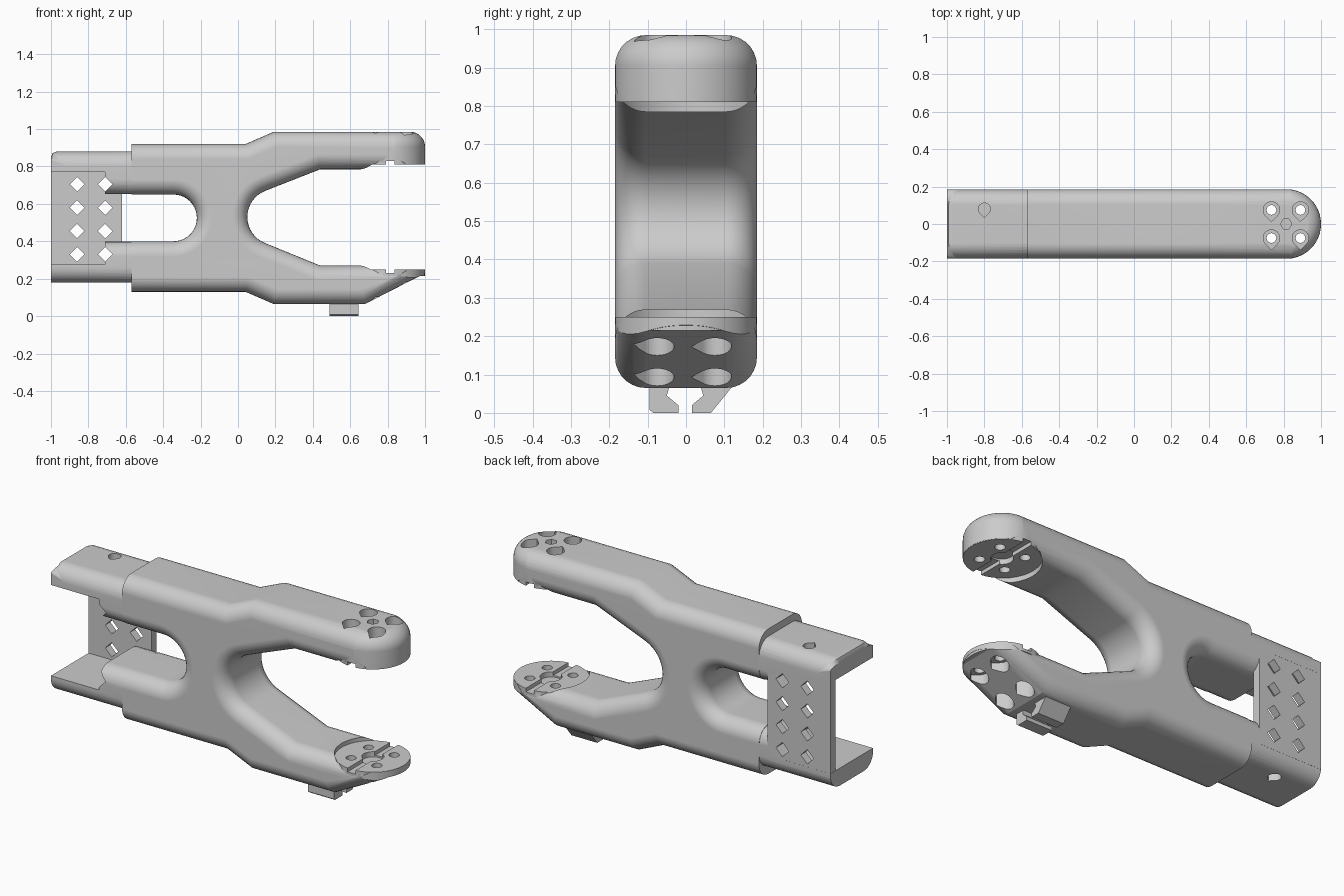
import bpy
import bmesh
import math
from mathutils import Vector

cube = bpy.data.objects.get("Cube")
if cube:
    bpy.data.objects.remove(cube, do_unlink=True)

grey = bpy.data.materials.new("light_grey_plastic")
grey.use_nodes = True
COLOUR = (0.6, 0.6, 0.6, 1)
grey.diffuse_color = COLOUR
grey.node_tree.nodes["Principled BSDF"].inputs["Base Color"].default_value = COLOUR

PLACE = {"x": lambda u, v, w: (w, u, v),
         "y": lambda u, v, w: (u, w, v),
         "z": lambda u, v, w: (u, v, w)}


def inset(poly, d):
    """Move every side of a counter-clockwise outline inward by d."""
    out = []
    for i, p in enumerate(poly):
        a = (p - poly[i - 1]).normalized()
        b = (poly[(i + 1) % len(poly)] - p).normalized()
        n1, n2 = Vector((-a.y, a.x)), Vector((-b.y, b.x))
        out.append(p + (n1 + n2) * d / (1 + n1.dot(n2)))
    return out


def prism(name, outline, axis, lo, hi, r=0.0, flat_end=None, steps=7):
    """Extrude an outline along an axis, rounding both rims by r."""
    poly = [Vector(p) for p in outline]
    area = sum(poly[i - 1].cross(p) for i, p in enumerate(poly))
    if area < 0:
        poly.reverse()
    levels = [(lo, 0), (hi, 0)]
    if r:
        arc = [math.pi / 2 * i / steps for i in range(steps + 1)]
        top = [(hi - r + r * math.sin(t), r * (1 - math.cos(t))) for t in arc]
        levels = [(lo + hi - w, d) for w, d in reversed(top)] + top
    bm = bmesh.new()
    rings = []
    for w, d in levels:
        pts = inset(poly, d)
        if flat_end is not None:
            for p, q in zip(poly, pts):
                if p.x < flat_end + 0.001:
                    q.x = flat_end
        rings.append([bm.verts.new(PLACE[axis](p.x, p.y, w)) for p in pts])
    n = len(poly)
    for a, b in zip(rings, rings[1:]):
        for i in range(n):
            bm.faces.new((a[i - 1], a[i], b[i], b[i - 1]))
    bm.faces.new(rings[0])
    bm.faces.new(rings[-1])
    bmesh.ops.recalc_face_normals(bm, faces=bm.faces)
    mesh = bpy.data.meshes.new(name)
    bm.to_mesh(mesh)
    bm.free()
    mesh.materials.append(grey)
    ob = bpy.data.objects.new(name, mesh)
    bpy.context.collection.objects.link(ob)
    return ob


def combine(target, other, operation):
    mod = target.modifiers.new("combine", "BOOLEAN")
    mod.operation, mod.solver, mod.object = operation, "EXACT", other
    deps = bpy.context.evaluated_depsgraph_get()
    mesh = bpy.data.meshes.new_from_object(target.evaluated_get(deps))
    target.modifiers.clear()
    target.data = mesh
    bpy.data.objects.remove(other, do_unlink=True)


def arc(cx, cy, r, start, end, n):
    angles = [math.radians(start + (end - start) * i / n) for i in range(n + 1)]
    return [(cx + r * math.cos(a), cy + r * math.sin(a)) for a in angles]


def circle(cx, cy, r, n=32):
    return arc(cx, cy, r, 0, 360, n)[:-1]


def teardrop(cx, cy, r):
    return arc(cx, cy, r, -45, 225, 18) + [(cx, cy - r * 1.4)]


def rect(a, b, c, d):
    return [(a, c), (b, c), (b, d), (a, d)]


HALF, ROUND, TIP = 0.185, 0.08, 0.814

# Main body: two arms joined by a neck, with a slot behind and a jaw in front
profile = ([(-0.57, 0.92), (0.04, 0.92), (0.19, 0.985), (1.3, 0.985), (1.3, 0.785), (0.44, 0.785)]
           + arc(0.2, 0.53, 0.15, 112, 248, 16)
           + [(0.44, 0.27), (1.08, 0.27), (0.68, 0.065), (0.19, 0.065), (0.04, 0.13), (-0.57, 0.13)]
           + arc(-0.345, 0.525, 0.125, -90, 90, 20))
i = len(profile) - 21
profile[i:i] = [(-0.57, 0.40)]
profile.append((-0.57, 0.65))
body = prism("gripper_body", profile, "y", -HALF, HALF, ROUND, flat_end=-0.57)

# Round the fingertips in plan and over the top
plan = arc(TIP, 0, HALF + 0.001, -90, 90, 36) + [(-2, HALF + 0.001), (-2, -HALF - 0.001)]
combine(body, prism("tip_rounder", plan, "z", -1, 0.986, ROUND), "INTERSECT")

# Round pads recessed into the jaw faces
combine(body, prism("pad_recess", circle(TIP, 0, 0.19, 48), "z", 0.248, 0.812), "DIFFERENCE")
for lo, hi in ((0.81, 0.9), (0.215, 0.25)):
    combine(body, prism("pad", circle(TIP, 0, HALF, 72), "z", lo, hi), "UNION")

# Tail channel: rails with a hollow front and a rear plate
for lo, hi, corner in ((0.652, 0.88, 0.03), (0.18, 0.398, 0)):
    rail_shape = rect(-1, -0.45, lo, hi)
    if corner:
        rail_shape[3:] = [(-1 + corner, hi), (-1 + corner * 0.3, hi - corner * 0.3), (-1, hi - corner)]
    rail = prism("rail", rail_shape, "y", -HALF + 0.001, HALF - 0.001, ROUND, flat_end=-1)
    combine(rail, prism("hollow", rect(-1.1, -0.71, 0.275, 0.77), "y", -0.3, 0.3), "DIFFERENCE")
    combine(body, rail, "UNION")
combine(body, prism("rear_plate", rect(-0.999, -0.62, 0.25, 0.80), "y", 0.14, HALF - 0.0015), "UNION")

# Diamond holes through the plate
for x in (-0.86, -0.71):
    for z in (0.33, 0.455, 0.58, 0.705):
        combine(body, prism("diamond", circle(x, z, 0.039, 4), "y", -0.4, 0.4), "DIFFERENCE")

# Blind screw holes in the tail
for lo, hi in ((0.82, 1), (0.1, 0.23)):
    combine(body, prism("tail_hole", teardrop(-0.8, 0.08, 0.032), "z", lo, hi), "DIFFERENCE")

# Fingertip bolt holes with teardrop counterbores
for x in (0.735, 0.89):
    for y in (-0.075, 0.075):
        for lo, hi in ((0.88, 1.1), (-0.1, 0.205)):
            combine(body, prism("counterbore", teardrop(x, y, 0.044), "z", lo, hi), "DIFFERENCE")
        combine(body, prism("bolt_hole", circle(x, y, 0.026, 20), "z", -0.1, 1.1), "DIFFERENCE")

# Centre hole and cross groove in both pads
combine(body, prism("centre_hole", circle(TIP, 0, 0.03, 6), "z", 0.87, 1.1), "DIFFERENCE")
combine(body, prism("groove", rect(TIP - 0.024, TIP + 0.024, -0.3, 0.3), "z", 0.23, 0.83), "DIFFERENCE")
combine(body, prism("centre_well", circle(TIP, 0, 0.055), "z", 0.222, 0.838), "DIFFERENCE")

# Cable clip hooks under the lower finger
right_hook = [(-0.095, 0.08), (-0.095, 0.008), (-0.085, 0.0), (-0.02, 0.0),
              (-0.02, 0.02), (-0.05, 0.045), (-0.04, 0.08)]
left_hook = [(0.13, 0.08), (0.065, 0.0), (0.015, 0.0), (0.015, 0.02), (0.045, 0.045), (0.035, 0.08)]
hooks = [prism(name, shape, "x", 0.49, 0.645)
         for name, shape in (("right_clip_hook", right_hook), ("left_clip_hook", left_hook))]

# Smooth the rounded rims while keeping hard edges
for ob in [body] + hooks:
    bpy.ops.object.select_all(action="DESELECT")
    ob.select_set(True)
    bpy.context.view_layer.objects.active = ob
    bpy.ops.object.shade_smooth_by_angle(angle=math.radians(25))
    weighted = ob.modifiers.new("even_normals", "WEIGHTED_NORMAL")
    weighted.keep_sharp = True
